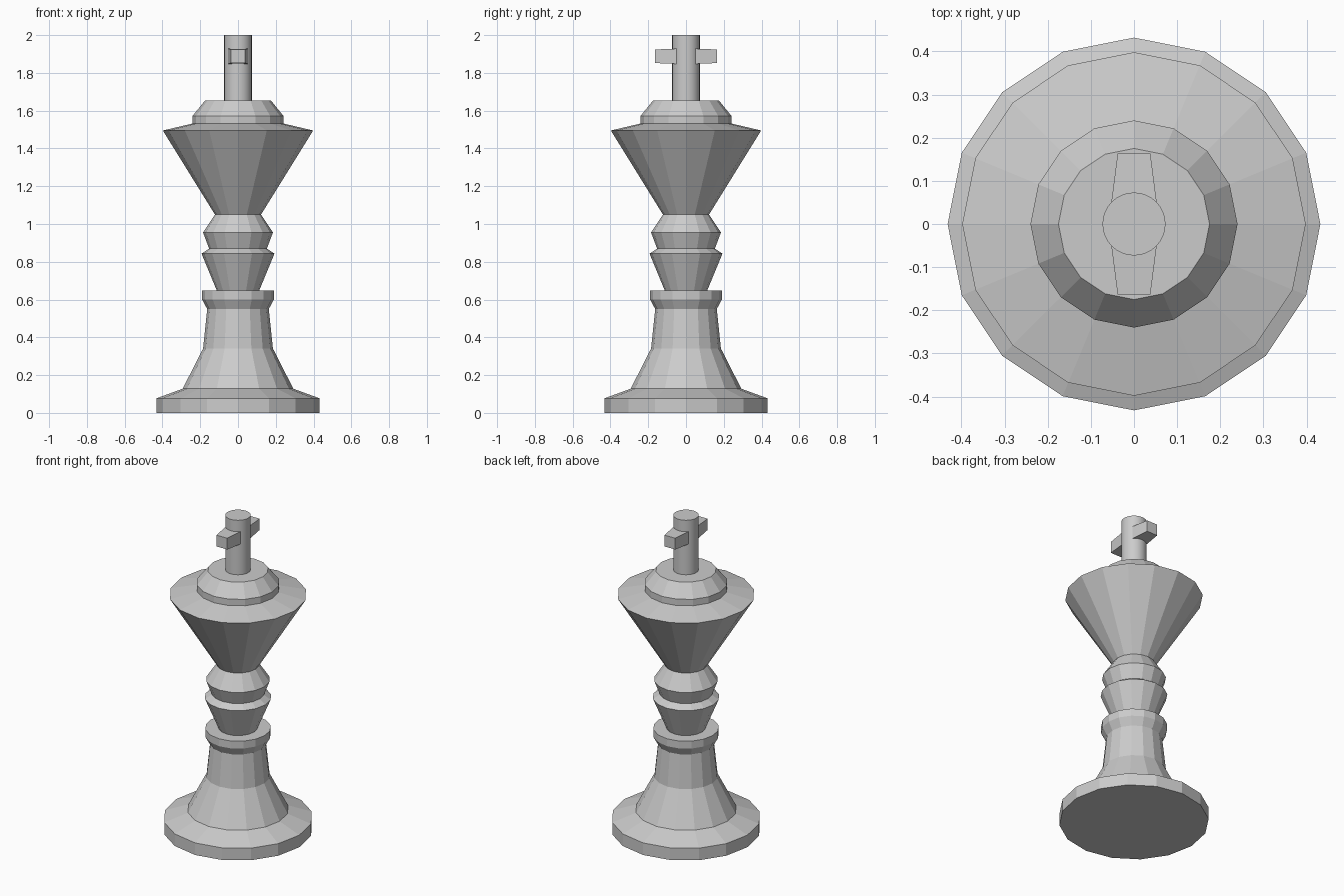
import bpy, bmesh, math

if "Cube" in bpy.data.objects:
    bpy.data.objects.remove(bpy.data.objects["Cube"])


def make_object(name, rings):
    """Skin a list of vertex rings into a closed object with capped ends."""
    bm = bmesh.new()
    loops = [[bm.verts.new(p) for p in ring] for ring in rings]
    n = len(loops[0])
    for a, b in zip(loops, loops[1:]):
        for i in range(n):
            j = (i + 1) % n
            bm.faces.new((a[i], a[j], b[j], b[i]))
    bm.faces.new(loops[0])
    bm.faces.new(loops[-1])
    bmesh.ops.recalc_face_normals(bm, faces=bm.faces)
    mesh = bpy.data.meshes.new(name)
    bm.to_mesh(mesh)
    bm.free()
    obj = bpy.data.objects.new(name, mesh)
    bpy.context.collection.objects.link(obj)
    return obj


def circle(r, z, sides):
    return [(r * math.cos(2 * math.pi * i / sides),
             r * math.sin(2 * math.pi * i / sides), z) for i in range(sides)]


# Turned body: one 16-sided lathe profile (radius, height)
profile = [
    (0.432, 0), (0.432, 0.077), (0.293, 0.128),                # foot
    (0.185, 0.34), (0.163, 0.55),                              # stem
    (0.19, 0.60), (0.19, 0.647), (0.112, 0.647),               # collar
    (0.193, 0.843), (0.153, 0.87), (0.185, 0.955), (0.122, 1.05),  # neck rings
    (0.398, 1.495),                                            # flared head
    (0.24, 1.532), (0.24, 1.573), (0.175, 1.653),              # crown cap
]
make_object("turned_body", [circle(r, z, 16) for r, z in profile])

# Round upright of the cross
post = make_object("cross_upright", [circle(0.073, z, 32) for z in (1.65, 2.0)])
bpy.context.view_layer.objects.active = post
post.select_set(True)
bpy.ops.object.shade_smooth_by_angle(angle=math.radians(30))

# Crossbar along y, thickest in the middle and tapering to both ends
bar_z = 1.888
sections = [(-0.163, 0.038, 0.036), (0, 0.059, 0.042), (0.163, 0.038, 0.036)]
make_object("cross_bar", [
    [(sx * w, y, bar_z + sz * h) for sx, sz in ((-1, -1), (1, -1), (1, 1), (-1, 1))]
    for y, w, h in sections])
